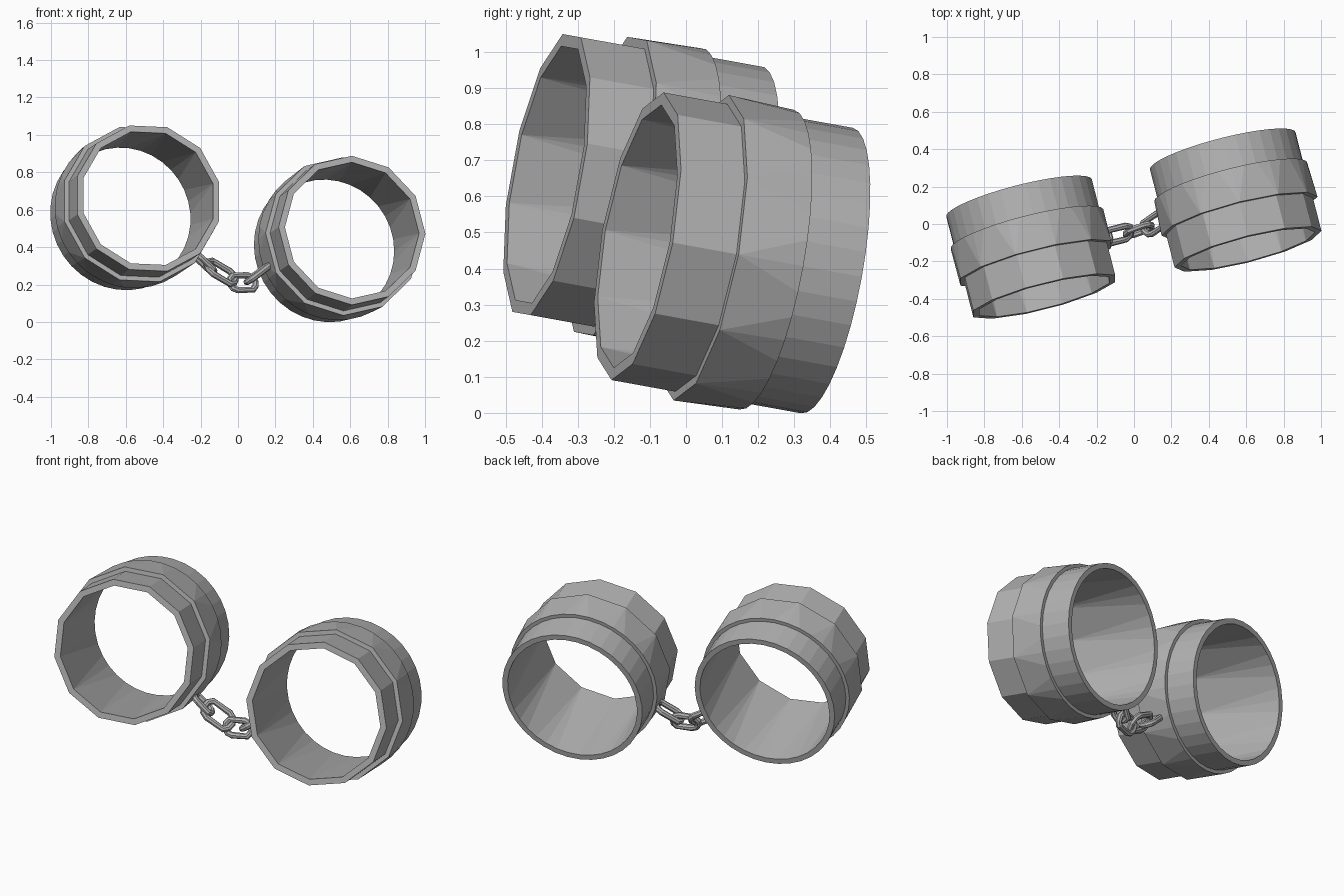
import bpy, bmesh, math
from mathutils import Vector, Matrix

cube = bpy.data.objects.get("Cube")
if cube:
    bpy.data.objects.remove(cube, do_unlink=True)

steel = bpy.data.materials.new("grey steel")
steel.use_nodes = True
colour = (0.45, 0.45, 0.45, 1)
steel.diffuse_color = colour
steel.node_tree.nodes["Principled BSDF"].inputs["Base Color"].default_value = colour


def frame(centre, axis_z, hint_x):
    """Matrix with local z along axis_z and local x as near hint_x as possible."""
    z = Vector(axis_z).normalized()
    x = Vector(hint_x)
    x = (x - z * x.dot(z)).normalized()
    m = Matrix((x, z.cross(x), z)).transposed().to_4x4()
    m.translation = Vector(centre)
    return m


def loft_rings(name, rings, matrix):
    """Join rings of points into a closed ring-shaped mesh."""
    bm = bmesh.new()
    grid = [[bm.verts.new(p) for p in ring] for ring in rings]
    for i, ring in enumerate(grid):
        nxt = grid[(i + 1) % len(grid)]
        for j in range(len(ring)):
            k = (j + 1) % len(ring)
            bm.faces.new((ring[j], ring[k], nxt[k], nxt[j]))
    bmesh.ops.remove_doubles(bm, verts=bm.verts, dist=1e-5)
    bmesh.ops.recalc_face_normals(bm, faces=bm.faces)
    mesh = bpy.data.meshes.new(name)
    bm.to_mesh(mesh)
    bm.free()
    mesh.materials.append(steel)
    obj = bpy.data.objects.new(name, mesh)
    obj.matrix_world = matrix
    bpy.context.collection.objects.link(obj)
    return obj


# Cuffs: coarse front, raised middle band, fine round back
SEGMENTS = 36
COARSE, FINE = 3, 1
PROFILE = [(.275, .405, COARSE), (.09, .405, COARSE), (.09, .43, COARSE),
           (-.1, .422, FINE), (-.1, .402, FINE), (-.275, .402, FINE),
           (-.275, .372, FINE), (.275, .37, COARSE)]


def cuff(name, centre, phase):
    rings = []
    for z, r, step in PROFILE:
        ring = []
        for i in range(SEGMENTS):
            a = math.tau * round(i / step) * step / SEGMENTS + math.radians(phase)
            ring.append((r * math.cos(a), r * math.sin(a), z))
        rings.append(ring)
    loft_rings(name, rings, frame(centre, (.135, -.525, .095), (1, 0, 0)))


cuff("left_cuff", (.542, .128, .442), 0)
cuff("right_cuff", (-.547, -.124, .613), 15)


# Chain links: stretched rings of thin round bar
def chain_link(name, start, end, normal, width=.052, bar=.018):
    start, end = Vector(start), Vector(end)
    along = end - start
    straight = max(along.length / 2 - width, 0)
    rings = []
    for i in range(10):
        a = math.tau * (i + .5) / 10
        out = Vector((math.cos(a), math.sin(a), 0))
        centre = out * width + Vector((math.copysign(straight, out.x), 0, 0))
        rings.append([centre + (out * math.cos(b) + Vector((0, 0, math.sin(b)))) * bar
                      for b in (math.tau * k / 8 for k in range(8))])
    side = along.cross(Vector(normal))
    loft_rings(name, rings, frame((start + end) / 2, side.cross(along), along))


chain_link("chain_link_1", (-.23, -.08, .36), (-.13, -.065, .27), (.6, .3, .75), .036)
chain_link("chain_link_2", (-.165, -.07, .315), (-.015, -.045, .215), (.3, -.6, .75))
chain_link("chain_link_3", (-.045, -.055, .215), (.095, -.01, .205), (.1, -.9, .35), .045)
chain_link("chain_link_4", (.05, -.03, .215), (.17, .035, .305), (-.6, -.1, .75), .042)
